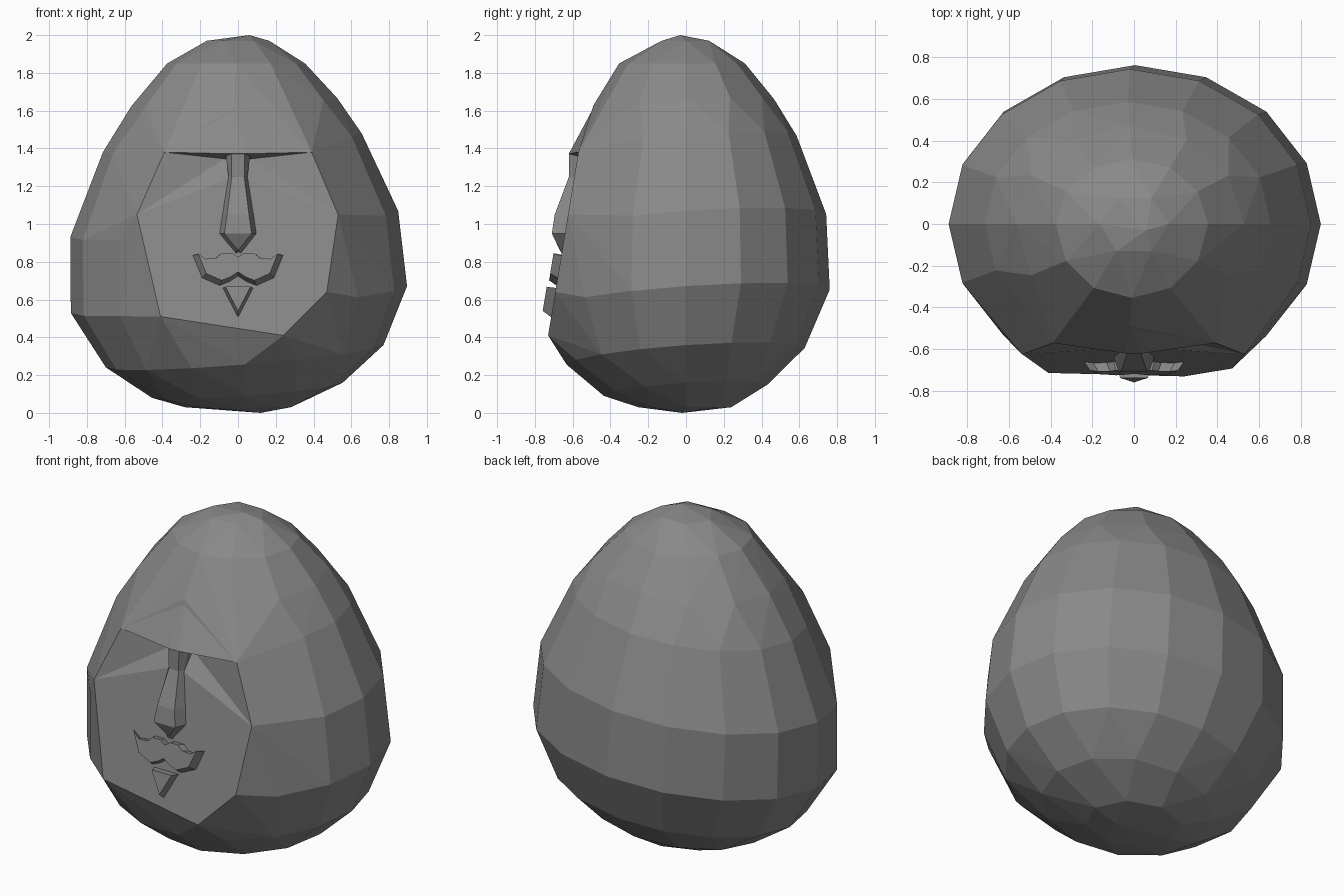
import bpy, bmesh, math
from mathutils import Vector

if "Cube" in bpy.data.objects:
    bpy.data.objects.remove(bpy.data.objects["Cube"])

stone = bpy.data.materials.new("grey stone")
stone.diffuse_color = (0.25, 0.25, 0.25, 1)
stone.use_nodes = True
stone.node_tree.nodes["Principled BSDF"].inputs["Base Color"].default_value = stone.diffuse_color


def finish(bm, name):
    bmesh.ops.recalc_face_normals(bm, faces=bm.faces)
    me = bpy.data.meshes.new(name)
    bm.to_mesh(me)
    bm.free()
    me.materials.append(stone)
    ob = bpy.data.objects.new(name, me)
    bpy.context.collection.objects.link(ob)
    return ob


def plane_y(z):
    """Depth of the flat, slightly leaning face plane."""
    return -0.73 + 0.165 * (z - 0.41)


def hull(points):
    bm = bmesh.new()
    for p in points:
        bm.verts.new(p)
    bmesh.ops.convex_hull(bm, input=bm.verts)
    for v in [v for v in bm.verts if not v.link_faces]:
        bm.verts.remove(v)
    return bm


# --- faceted egg body: tilted rings (height, radius, sides, tilt, x shift, front depth) ---
rings = [(1.97, 0.165, 6, 0, 0, 0.9), (1.85, 0.365, 12, 0, -0.01, 0.97),
         (1.645, 0.545, 12, 0.5, -0.02, 0.9), (1.43, 0.685, 16, 0.9, -0.03, 0.85),
         (1.0, 0.868, 16, 1, -0.02, 0.85), (0.6, 0.89, 16, 1, 0.005, 0.85),
         (0.3, 0.735, 16, 1, 0.035, 0.86), (0.12, 0.505, 12, 1, 0.05, 0.86),
         (0.03, 0.28, 8, 0, 0, 0.9)]
points = [Vector((0.06, -0.03, 2.0)), Vector((0.12, -0.02, 0.0))]
for z, r, n, tilt, shift, front in rings:
    for i in range(n):
        a = 2 * math.pi * i / n
        x, y = r * math.cos(a), r * math.sin(a)
        y *= front if y < 0 else 0.855
        p = Vector((x + shift, y, z + tilt * (0.08 * x + 0.07 * y)))
        if p.y > plane_y(p.z) + 0.01:      # keep only points behind the face plane
            points.append(p)

outline = [(-0.39, 1.38), (-0.535, 1.05), (-0.41, 0.51), (0.24, 0.41),
           (0.47, 0.64), (0.53, 1.05), (0.39, 1.38)]
rim = [Vector((x, plane_y(z), z)) for x, z in outline]
body = hull(points + rim)

# --- replace the flat face by one with recessed eye sockets ---
rim_verts = [min(body.verts, key=lambda v: (v.co - p).length) for p in rim]
flat = [f for f in body.faces if all(v in rim_verts for v in f.verts)]
bmesh.ops.delete(body, geom=flat, context='FACES')
lb, la, l1, l2, r1, ra, rb = rim_verts
ld, rd = [body.verts.new((s * 0.07, -0.525, 1.345)) for s in (-1, 1)]
le, re = [body.verts.new((s * 0.05, plane_y(1.24), 1.24)) for s in (-1, 1)]
for loop in ((lb, ld, rd, rb), (lb, la, ld), (rb, rd, ra), (la, le, ld),
             (ra, rd, re), (ld, le, re, rd), (la, l1, l2, r1, ra, re, le)):
    body.faces.new(loop)
bmesh.ops.dissolve_limit(body, angle_limit=0.03, verts=body.verts, edges=body.edges)
finish(body, "egg_body")

# --- brow ridge swelling out of the forehead ---
brow = [(-0.02, -0.485, 1.625)]
for s in (-1, 1):
    brow += [(s * 0.39, plane_y(1.38), 1.38), (s * 0.04, -0.62, 1.372),
             (s * 0.07, -0.525, 1.345)]
finish(hull(brow), "brow_ridge")

# --- nose: loft of (height, front depth, front half width, back half width) ---
bm = bmesh.new()
sections = [(1.37, -0.62, 0.035, 0.065), (1.25, -0.62, 0.033, 0.05),
            (1.05, -0.695, 0.058, 0.082), (0.95, -0.71, 0.072, 0.097),
            (0.865, -0.67, 0.004, 0.012)]
rows = []
for z, y, f, b in sections:
    back = plane_y(z)
    depth = 0.08 if z > 1.2 else 0.02
    zb = z - 0.025 if z < 0.9 else z
    rows.append([bm.verts.new(c) for c in
                 ((-b, back + depth, zb), (-b, back, zb), (-f, y, z), (f, y, z),
                  (b, back, zb), (b, back + depth, zb))])
for up, low in zip(rows, rows[1:]):
    for i in range(6):
        j = (i + 1) % 6
        bm.faces.new((up[i], up[j], low[j], low[i]))
bm.faces.new(rows[0])
bm.faces.new(rows[-1])
finish(bm, "nose")


def plate(name, shape, depth, scale, centre_z, lift):
    """Raised relief on the face plane with a smaller, lifted front."""
    bm = bmesh.new()
    back = [bm.verts.new((x, plane_y(z) + 0.01, z)) for x, z in shape]
    front = []
    for x, z in shape:
        zf = centre_z + (z - centre_z) * scale + lift
        front.append(bm.verts.new((x * scale, plane_y(zf) - depth, zf)))
    n = len(shape)
    for i in range(n):
        j = (i + 1) % n
        bm.faces.new((back[i], back[j], front[j], front[i]))
    bm.faces.new(front)
    bm.faces.new(back)
    bmesh.ops.triangulate(bm, faces=[f for f in bm.faces if len(f.verts) > 4])
    return finish(bm, name)


# --- moustache (half outline mirrored) and pointed chin beard ---
half = [(0.035, 0.835), (0.1, 0.835), (0.135, 0.805), (0.2, 0.80), (0.245, 0.832),
        (0.195, 0.71), (0.1, 0.668), (0.045, 0.69)]
shape = [(0, 0.81)] + half + [(0, 0.72)] + [(-x, z) for x, z in reversed(half)]
plate("moustache", shape, 0.043, 0.86, 0.81, 0.014)
plate("chin_beard", [(-0.083, 0.66), (0.083, 0.66), (0, 0.5)], 0.05, 0.8, 0.64, 0.012)
